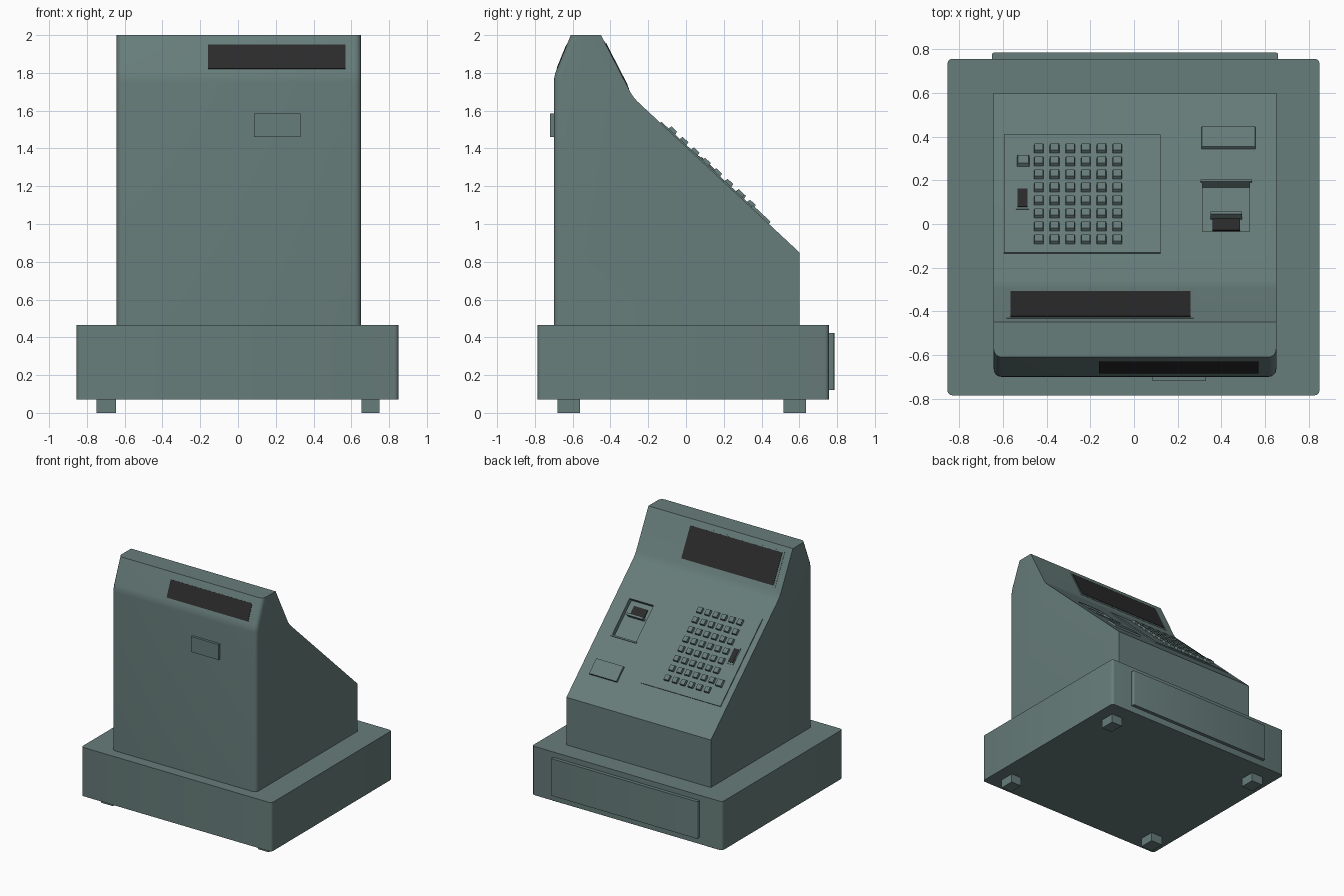
import bpy, bmesh, math
from mathutils import Vector

if "Cube" in bpy.data.objects:
    bpy.data.objects.remove(bpy.data.objects["Cube"])


def material(name, rgb):
    m = bpy.data.materials.new(name)
    m.diffuse_color = (*rgb, 1)
    m.use_nodes = True
    m.node_tree.nodes["Principled BSDF"].inputs["Base Color"].default_value = m.diffuse_color
    return m


GREY = material("grey green casing", (0.135, 0.205, 0.195))
DARK = material("dark display", (0.024, 0.024, 0.024))


def finish(bm, name, mat):
    bmesh.ops.recalc_face_normals(bm, faces=bm.faces)
    me = bpy.data.meshes.new(name)
    bm.to_mesh(me)
    bm.free()
    me.materials.append(mat)
    ob = bpy.data.objects.new(name, me)
    bpy.context.collection.objects.link(ob)
    return ob


def smooth(ob, degrees=32):
    bpy.ops.object.select_all(action='DESELECT')
    ob.select_set(True)
    bpy.context.view_layer.objects.active = ob
    bpy.ops.object.shade_smooth_by_angle(angle=math.radians(degrees))


def add_prism(bm, low, high):
    """Solid between two matching loops of points."""
    a = [bm.verts.new(p) for p in low]
    b = [bm.verts.new(p) for p in high]
    n = len(a)
    bm.faces.new(a)
    bm.faces.new(b)
    for i in range(n):
        j = (i + 1) % n
        bm.faces.new((a[i], a[j], b[j], b[i]))


def box(name, x, y, z, mat=GREY, bevel=0.0):
    bm = bmesh.new()
    ring = [(x[0], y[0]), (x[1], y[0]), (x[1], y[1]), (x[0], y[1])]
    add_prism(bm, [(*p, z[0]) for p in ring], [(*p, z[1]) for p in ring])
    if bevel:
        up = [e for e in bm.edges if abs(e.verts[0].co.z - e.verts[1].co.z) > 0.01]
        bmesh.ops.bevel(bm, geom=up, offset=bevel, segments=3, profile=0.5, affect='EDGES')
    ob = finish(bm, name, mat)
    if bevel:
        smooth(ob)
    return ob


# Sloped casing faces, each as a line in (y, z)
KEY_SLOPE = (Vector((-0.28, 1.67)), Vector((0.60, 0.85)))
DISPLAY_SLOPE = (Vector((-0.45, 2.0)), Vector((-0.28, 1.67)))
REAR_SLOPE = (Vector((-0.70, 1.78)), Vector((-0.61, 2.0)))


def add_slope_box(bm, line, x, y, h, taper=0.0):
    """Box lying on a sloped face, y read from above, h along the normal."""
    p, q = line
    d = (q - p).normalized()
    n = Vector((-d.y, d.x))

    def ring(height, inset):
        pts = []
        for sx, sy in ((0, 0), (1, 0), (1, 1), (0, 1)):
            t = (y[sy] - p.x) / (q.x - p.x)
            c = p.lerp(q, t) + n * height + d * inset * (1 - 2 * sy)
            pts.append((x[sx] + inset * (1 - 2 * sx), c.x, c.y))
        return pts
    add_prism(bm, ring(h[0], 0), ring(h[1], taper))


def slope_box(name, line, x, y, h, mat=GREY, taper=0.0):
    bm = bmesh.new()
    add_slope_box(bm, line, x, y, h, taper)
    return finish(bm, name, mat)


# Cash drawer base, drawer front and feet
box("drawer_base", (-0.855, 0.85), (-0.785, 0.757), (0.07, 0.465), bevel=0.022)
box("drawer_front", (-0.65, 0.66), (0.75, 0.785), (0.122, 0.422), bevel=0.008)
for fx in ((-0.75, -0.645), (0.655, 0.75)):
    for fy in ((-0.68, -0.56), (0.515, 0.635)):
        box("foot", fx, fy, (0.0, 0.08))

# Casing from its side profile, with softened creases and rounded rear corners
profile = [(-0.70, 0.45), (-0.70, 1.78), (-0.61, 2.0), (-0.45, 2.0),
           (-0.28, 1.67), (0.60, 0.85), (0.60, 0.45)]
bm = bmesh.new()
add_prism(bm, [(-0.643, *p) for p in profile], [(0.652, *p) for p in profile])
bmesh.ops.recalc_face_normals(bm, faces=bm.faces)
creases = [e for e in bm.edges if abs(e.verts[0].co.z - e.verts[1].co.z) < 1e-4
           and any(abs(e.verts[0].co.z - z) < 1e-4 for z in (1.78, 1.67))]
bmesh.ops.bevel(bm, geom=creases, offset=0.03, segments=3, profile=0.5, affect='EDGES')
bm.normal_update()
corners = [e for e in bm.edges if len(e.link_faces) == 2
           and any(f.normal.y < -0.7 for f in e.link_faces)
           and any(abs(f.normal.x) > 0.9 for f in e.link_faces)]
bmesh.ops.bevel(bm, geom=corners, offset=0.035, segments=4, profile=0.5, affect='EDGES')
casing = finish(bm, "casing", GREY)

# Receipt printer recess
cutter = slope_box("recess_cutter", KEY_SLOPE, (0.315, 0.53), (-0.035, 0.19), (-0.035, 0.06))
cutter.hide_render = True
mod = casing.modifiers.new("recess", 'BOOLEAN')
mod.operation = 'DIFFERENCE'
mod.solver = 'EXACT'
mod.object = cutter
bpy.context.view_layer.objects.active = casing
bpy.ops.object.modifier_apply(modifier=mod.name)
bpy.data.objects.remove(cutter)
smooth(casing)
slope_box("paper_slot", KEY_SLOPE, (0.36, 0.485), (-0.008, 0.045), (-0.036, -0.029), DARK)
slope_box("paper_lip", KEY_SLOPE, (0.35, 0.495), (0.045, 0.058), (-0.036, 0.0))
slope_box("recess_rim", KEY_SLOPE, (0.305, 0.54), (0.19, 0.198), (-0.005, 0.008))

# Customer display and plate on the rear
slope_box("customer_display", REAR_SLOPE, (-0.16, 0.57), (-0.683, -0.631), (-0.01, 0.003), DARK)
box("rear_plate", (0.085, 0.33), (-0.72, -0.69), (1.46, 1.585))

# Operator display inside a thin frame
slope_box("display_frame", DISPLAY_SLOPE, (-0.585, 0.272), (-0.432, -0.303), (-0.01, 0.002))
slope_box("operator_display", DISPLAY_SLOPE, (-0.567, 0.258), (-0.427, -0.312), (-0.01, 0.005), DARK)

# Keyboard panel and keys
slope_box("key_panel", KEY_SLOPE, (-0.595, 0.122), (-0.135, 0.405), (-0.01, 0.008))
bm = bmesh.new()
for col in range(6):
    for row in range(8):
        cx, cy = -0.436 + 0.0718 * col, -0.08 + 0.0595 * row
        add_slope_box(bm, KEY_SLOPE, (cx - 0.023, cx + 0.023), (cy - 0.018, cy + 0.018),
                      (0.004, 0.026), 0.004)
finish(bm, "keys", GREY)
slope_box("side_key", KEY_SLOPE, (-0.537, -0.478), (0.258, 0.303), (0.004, 0.026), taper=0.005)
slope_box("mode_switch_frame", KEY_SLOPE, (-0.54, -0.482), (0.06, 0.162), (0.004, 0.012))
slope_box("mode_switch", KEY_SLOPE, (-0.533, -0.489), (0.07, 0.152), (0.004, 0.016), DARK)

# Small plate near the drawer side
slope_box("side_plate", KEY_SLOPE, (0.308, 0.558), (0.343, 0.44), (-0.01, 0.015), taper=0.003)
